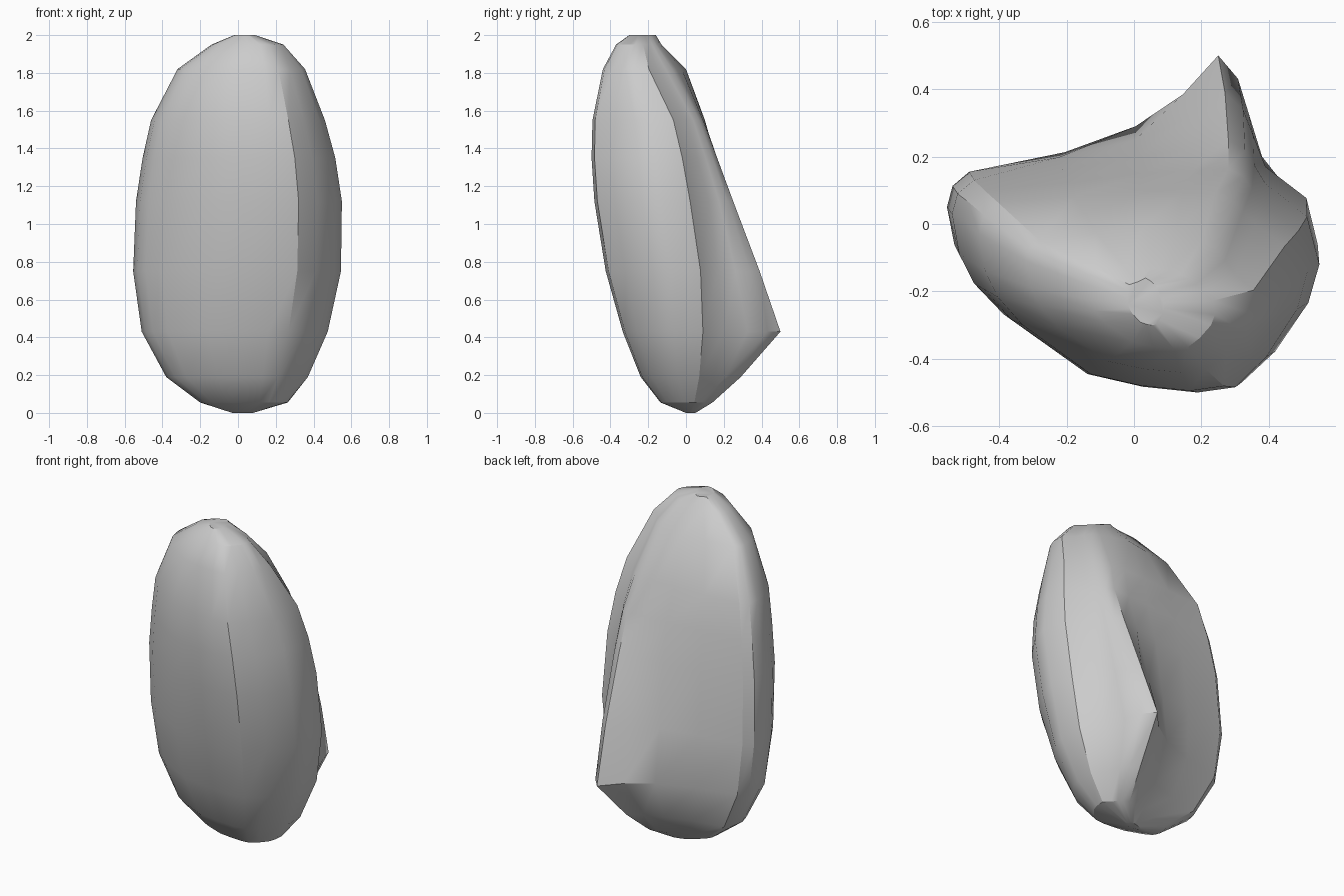
import bpy
import bmesh
import math

default_cube = bpy.data.objects.get("Cube")
if default_cube:
    bpy.data.objects.remove(default_cube, do_unlink=True)

# One neutral grey for the whole stone
grey = bpy.data.materials.new("stone grey")
grey.use_nodes = True
colour = (0.6, 0.6, 0.6, 1)
grey.diffuse_color = colour
grey.node_tree.nodes["Principled BSDF"].inputs["Base Color"].default_value = colour

# Rounded front, as fractions of width and of depth towards the front
FRONT = ((0, 0), (.02, .23), (.06, .39), (.14, .56), (.36, .88), (.52, .96),
         (.68, 1), (.79, .96), (.88, .72), (.97, .32), (1, 0))


def lerp(a, b, t):
    return a + (b - a) * t


def section(height, left, right, front, ridge, valley, middle, corner):
    """Horizontal outline: rounded front, right shoulder, valley, ridge, hollow back."""
    width = right[0] - left[0]
    outline = []
    for across, depth in FRONT:
        side_y = lerp(left[1], right[1], across)
        outline.append((lerp(left[0], right[0], across), lerp(side_y, front, depth)))
    # Right shoulder bulges slightly before dipping into the valley
    outline.append((lerp(right[0], valley[0], .5) + .04 * width,
                    lerp(right[1], valley[1], .5) + .02 * width))
    outline.append(valley)
    # Convex flank up to the ridge
    for across, depth in ((.3, .42), (.55, .77), (1, 1)):
        outline.append((lerp(valley[0], ridge[0], across),
                        lerp(valley[1], ridge[1], depth)))
    # Hollow back sweeping from the ridge to the thin left edge
    corner_x = left[0] + .06 * width
    outline.append((lerp(ridge[0], corner_x, .15), lerp(ridge[1], middle, .55)))
    outline.append((lerp(ridge[0], corner_x, .35), middle))
    outline.append((lerp(ridge[0], corner_x, .65), lerp(middle, corner, .55)))
    outline.append((corner_x, corner))
    outline.append((lerp(left[0], corner_x, .25), lerp(left[1], corner, .6)))
    return [(x, y, height) for x, y in outline]


# Sections from the foot to the crown
sections = [
    section(0, (-.03, .02), (.08, .02), 0, (.05, .05), (.07, .03), .045, .03),
    section(.055, (-.2, -.02), (.26, -.01), -.135, (.15, .14), (.23, .08), .12, .06),
    section(.19, (-.38, 0), (.37, -.04), -.24, (.2, .29), (.31, .15), .2, .11),
    section(.43, (-.51, .03), (.475, -.06), -.335, (.25, .5), (.38, .2), .29, .15),
    section(.75, (-.555, .05), (.545, -.06), -.425, (.27, .39), (.39, .17), .25, .155),
    section(1.12, (-.54, .03), (.55, -.12), -.485, (.28, .25), (.39, .12), .2, .13),
    section(1.35, (-.505, .01), (.515, -.14), -.5, (.28, .165), (.38, .06), .15, .1),
    section(1.55, (-.46, -.03), (.46, -.17), -.495, (.24, .09), (.36, 0), .1, .065),
    section(1.82, (-.32, -.11), (.355, -.27), -.44, (.2, -.05), (.3, -.15), 0, -.05),
    section(1.95, (-.14, -.18), (.24, -.27), -.37, (.14, -.15), (.2, -.2), -.13, -.13),
    section(2, (-.02, -.22), (.09, -.25), -.3, (.06, -.18), (.08, -.22), -.16, -.18),
]

# Skin the sections into one closed body
bm = bmesh.new()
rings = [[bm.verts.new(point) for point in ring] for ring in sections]
for lower, upper in zip(rings, rings[1:]):
    count = len(lower)
    for i in range(count):
        j = (i + 1) % count
        bm.faces.new((lower[i], lower[j], upper[j], upper[i]))
bm.faces.new(list(reversed(rings[0])))
bm.faces.new(rings[-1])
bmesh.ops.recalc_face_normals(bm, faces=bm.faces)

mesh = bpy.data.meshes.new("stone_body")
bm.to_mesh(mesh)
bm.free()
mesh.materials.append(grey)
stone = bpy.data.objects.new("stone_body", mesh)
bpy.context.collection.objects.link(stone)

# Smooth flanks, crisp ridge and rims
bpy.ops.object.select_all(action="DESELECT")
stone.select_set(True)
bpy.context.view_layer.objects.active = stone
bpy.ops.object.shade_smooth_by_angle(angle=math.radians(30))
